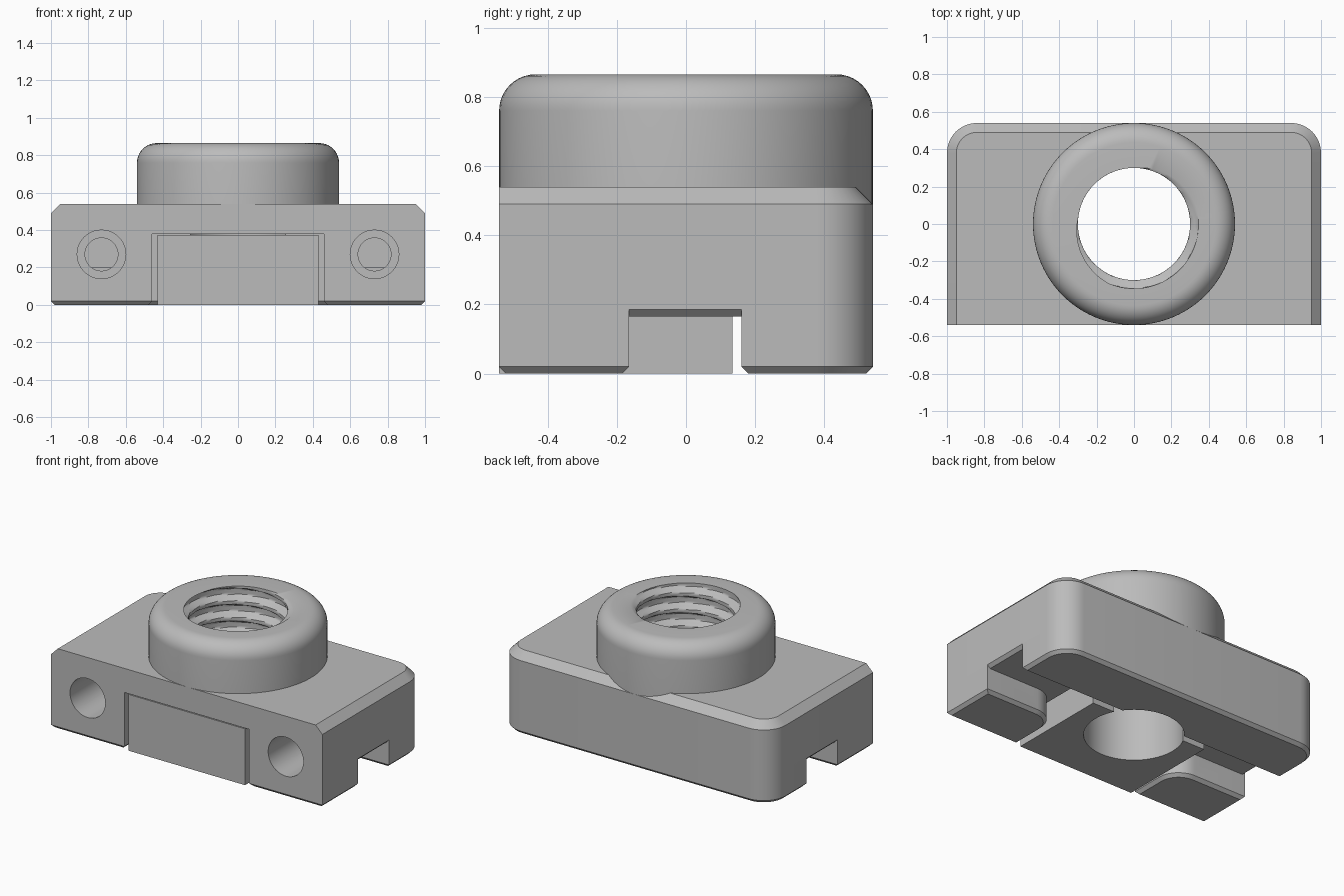
import bpy, bmesh, math
from mathutils import Vector

if "Cube" in bpy.data.objects:
    bpy.data.objects.remove(bpy.data.objects["Cube"])

FRONT, BACK, CEILING = -0.54, 0.54, 0.165
BORE = 0.30

metal = bpy.data.materials.new("grey metal")
metal.use_nodes = True
metal.diffuse_color = (0.5, 0.5, 0.5, 1)
metal.node_tree.nodes["Principled BSDF"].inputs["Base Color"].default_value = (0.5, 0.5, 0.5, 1)


def make(name, rows, wrap=False):
    """Skin a list of equal closed loops; cap both ends unless it wraps."""
    bm = bmesh.new()
    vs = [[bm.verts.new(p) for p in row] for row in rows]
    n = len(rows[0])
    for i in range(len(rows) if wrap else len(rows) - 1):
        a, b = vs[i], vs[(i + 1) % len(rows)]
        for j in range(n):
            k = (j + 1) % n
            bm.faces.new((a[j], a[k], b[k], b[j]))
    if not wrap:
        bm.faces.new(vs[0])
        bm.faces.new(vs[-1])
    bmesh.ops.recalc_face_normals(bm, faces=bm.faces)
    mesh = bpy.data.meshes.new(name)
    bm.to_mesh(mesh)
    bm.free()
    mesh.materials.append(metal)
    ob = bpy.data.objects.new(name, mesh)
    bpy.context.collection.objects.link(ob)
    return ob


def outline(corners, steps=10):
    """Counter-clockwise outline; each corner is x, y, radius (right angles)."""
    pts = []
    for i, (x, y, r) in enumerate(corners):
        p = Vector((x, y))
        u = (Vector(corners[i - 1][:2]) - p).normalized()
        w = (Vector(corners[(i + 1) % len(corners)][:2]) - p).normalized()
        if r == 0:
            pts.append(p)
            continue
        c = p + (u + w) * r
        for s in range(steps + 1):
            t = math.pi / 2 * s / steps
            pts.append(c - w * r * math.cos(t) - u * r * math.sin(t))
    return pts


def inset(pts, d, keep_front):
    out = []
    for i, p in enumerate(pts):
        e1 = (p - pts[i - 1]).normalized()
        e2 = (pts[(i + 1) % len(pts)] - p).normalized()
        n1, n2 = Vector((-e1.y, e1.x)), Vector((-e2.y, e2.x))
        q = p + (n1 + n2) * d / (1 + n1.dot(n2))
        if keep_front and abs(p.y - FRONT) < 1e-5:
            q.y = FRONT
        out.append(q)
    return out


def prism(name, corners, levels):
    """Extrude an outline through levels of z, inset, keep_front."""
    pts = outline(corners)
    return make(name, [[(p.x, p.y, z) for p in inset(pts, d, k)] for z, d, k in levels])


def box(name, x0, x1, y0, y1, z0, z1):
    return prism(name, [(x0, y0, 0), (x1, y0, 0), (x1, y1, 0), (x0, y1, 0)],
                 [(z0, 0, False), (z1, 0, False)])


def cylinder(name, r, start, end, sides=64):
    """Cylinder between two points along y or z."""
    a, b = Vector(start), Vector(end)
    turn = (b - a).to_track_quat("Z", "Y")
    ring = [turn @ Vector((r * math.cos(2 * math.pi * i / sides),
                           r * math.sin(2 * math.pi * i / sides), 0)) for i in range(sides)]
    return make(name, [[a + p for p in ring], [b + p for p in ring]])


def activate(ob):
    bpy.ops.object.select_all(action="DESELECT")
    ob.select_set(True)
    bpy.context.view_layer.objects.active = ob


def cut(ob, cutters):
    activate(ob)
    for c in cutters:
        m = ob.modifiers.new("cut", "BOOLEAN")
        m.operation, m.solver, m.object = "DIFFERENCE", "EXACT", c
        bpy.ops.object.modifier_apply(modifier=m.name)


def smooth(ob, degrees=35):
    activate(ob)
    bpy.ops.object.shade_smooth_by_angle(angle=math.radians(degrees))


# Main slab above the cross channel, chamfered on the back and sides
body = prism("body",
             [(-1, FRONT, 0), (1, FRONT, 0), (1, BACK, 0.16), (-1, BACK, 0.16)],
             [(CEILING, 0.02, True), (0.185, 0, False), (0.49, 0, False), (0.54, 0.05, True)])
foot_levels = [(0, 0.02, False), (0.02, 0, False), (0.2, 0, False)]

# Rear rail and the two front feet below the slab
rear_rail = prism("rear_rail",
                  [(-1, 0.16, 0), (1, 0.16, 0), (1, BACK, 0.16), (-1, BACK, 0.16)], foot_levels)
left_foot = prism("left_front_foot",
                  [(0.46, FRONT, 0), (1, FRONT, 0), (1, -0.165, 0), (0.46, -0.165, 0.15)],
                  foot_levels)
right_foot = prism("right_front_foot",
                   [(-1, FRONT, 0), (-0.46, FRONT, 0), (-0.46, -0.165, 0.15), (-1, -0.165, 0)],
                   foot_levels)

# Insert block that fills the front slot
insert_block = box("insert_block", -0.43, 0.43, FRONT, 0.135, 0, 0.375)

# Cutters: front slot, main bore, counterbored screw holes
slot = box("slot_cutter", -0.46, 0.46, -0.7, 0.16, -0.1, 0.38)
bore = cylinder("bore_cutter", BORE, (0, 0, -0.1), (0, 0, 0.45))
boss_seat = cylinder("boss_seat_cutter", 0.4, (0, 0, 0.39), (0, 0, 0.7))
screw_holes = []
for side in (-1, 1):
    x, z = 0.73 * side, 0.27
    screw_holes.append(cylinder("counterbore_cutter", 0.13, (x, -0.7, z), (x, -0.19, z), 40))
    screw_holes.append(cylinder("screw_hole_cutter", 0.088, (x, -0.3, z), (x, 0.3, z), 40))

cut(body, [slot, bore, boss_seat] + screw_holes)
cut(rear_rail, [bore])
cut(insert_block, [bore])
cut(right_foot, screw_holes[:2])
cut(left_foot, screw_holes[2:])
for c in [slot, bore, boss_seat] + screw_holes:
    bpy.data.objects.remove(c)

# Round boss with a helical thread inside
BOTTOM, TOP, PITCH, FILLET, RINGS = 0.385, 0.865, 0.11, 0.105, 64


def thread_radius(z, angle):
    t = ((z - BOTTOM) / PITCH - angle / (2 * math.pi)) % 1
    return BORE + 0.045 * max(0, min(1, 1.9 - 5 * abs(t - 0.5)))


columns = []
for i in range(96):
    a = 2 * math.pi * i / 96
    profile = [(0.54, BOTTOM)]
    for s in range(11):
        t = math.pi / 2 * s / 10
        profile.append((0.54 - FILLET + FILLET * math.cos(t), TOP - FILLET + FILLET * math.sin(t)))
    for s in range(RINGS + 1):
        z = TOP + (BOTTOM - TOP) * s / RINGS
        profile.append((thread_radius(z, a), z))
    columns.append([(r * math.cos(a), r * math.sin(a), z) for r, z in profile])
boss = make("threaded_boss", columns, wrap=True)

for ob in (body, rear_rail, left_foot, right_foot, insert_block, boss):
    smooth(ob)
